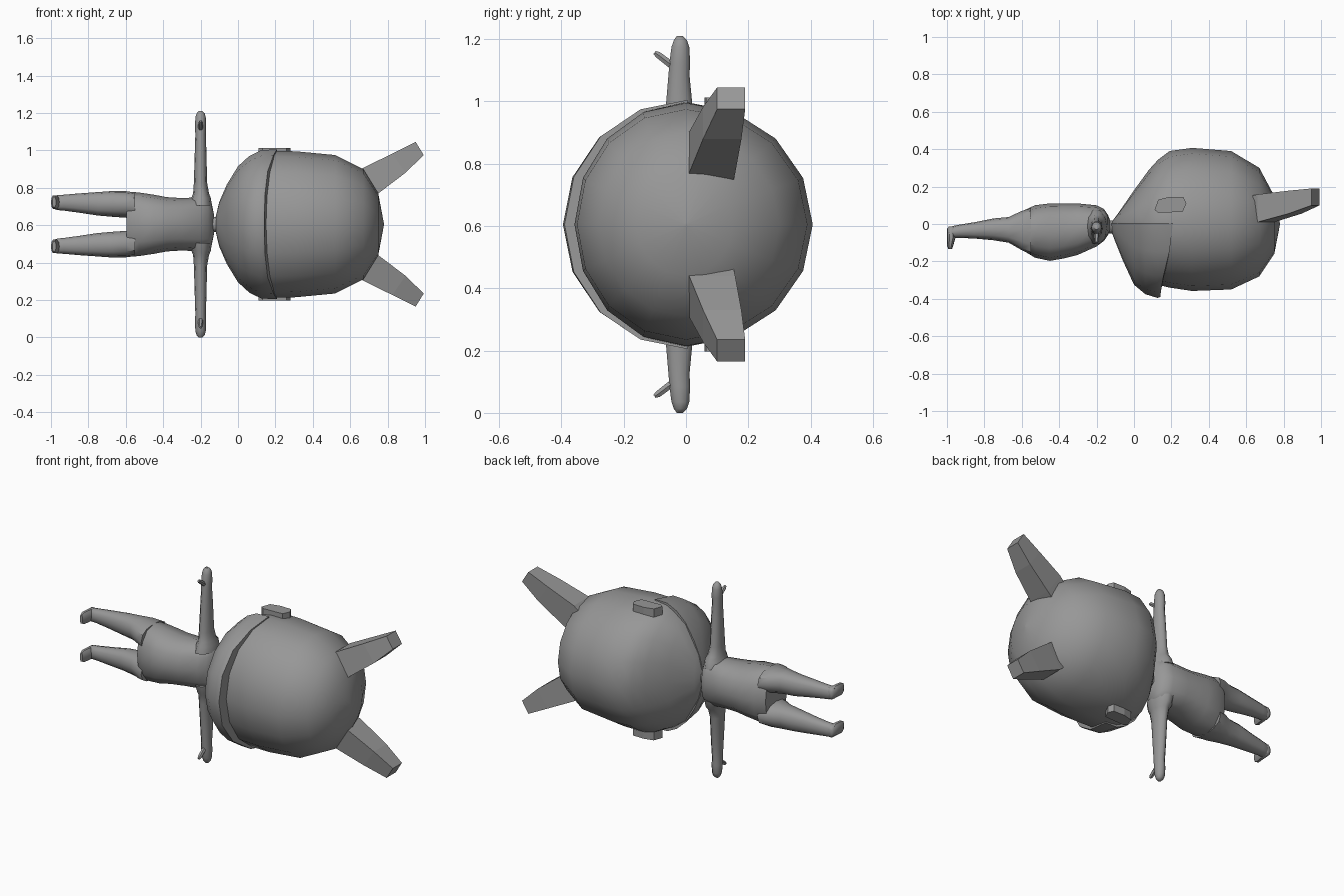
import bpy, bmesh, math

if "Cube" in bpy.data.objects:
    bpy.data.objects.remove(bpy.data.objects["Cube"])

MID = 0.605  # height of the figure's symmetry plane
grey = bpy.data.materials.new("grey")
grey.diffuse_color = (0.31, 0.31, 0.31, 1)
grey.use_nodes = True
grey.node_tree.nodes["Principled BSDF"].inputs["Base Color"].default_value = grey.diffuse_color


def loft(name, rings, angle=40):
    """Skin closed rings of points (x, y, offset from symmetry plane)."""
    bm = bmesh.new()
    rows = [[bm.verts.new((x, y, MID + h)) for x, y, h in r] for r in rings]
    n = len(rows[0])
    for a, b in zip(rows, rows[1:]):
        for i in range(n):
            j = (i + 1) % n
            bm.faces.new((a[i], a[j], b[j], b[i]))
    bm.faces.new(rows[0])
    bm.faces.new(rows[-1])
    bmesh.ops.recalc_face_normals(bm, faces=bm.faces)
    me = bpy.data.meshes.new(name)
    bm.to_mesh(me)
    bm.free()
    me.materials.append(grey)
    for p in me.polygons:
        p.use_smooth = angle > 0
    if angle:
        me.set_sharp_from_angle(angle=math.radians(angle))
    ob = bpy.data.objects.new(name, me)
    bpy.context.collection.objects.link(ob)
    return ob


def spow(v, p):
    return math.copysign(abs(v) ** p, v)


def section_x(x, y0, y1, h0, h1, n=12, p=0.85):
    """Rounded section across the body axis."""
    out = []
    for i in range(n):
        a = math.tau * i / n
        out.append((x, (y0 + y1) / 2 + (y1 - y0) / 2 * spow(math.cos(a), p),
                    (h0 + h1) / 2 + (h1 - h0) / 2 * spow(math.sin(a), p)))
    return out


# Head: rings of (x, front radius, back radius, side radius)
head = [(-.12, .01, .01, .015), (-.09, .06, .05, .14), (0, .2, .18, .3),
        (.08, .29, .29, .36), (.13, .325, .345, .385), (.19, .34, .39, .393),
        (.31, .358, .407, .39), (.52, .35, .39, .37), (.67, .28, .3, .295),
        (.75, .16, .15, .165), (.78, .005, .005, .005)]
rings = []
for x, f, b, s in head:
    ring = []
    for i in range(16):
        a = math.tau * i / 16
        c = math.cos(a)
        ring.append((x, c * (b if c > 0 else f), s * math.sin(a)))
    rings.append(ring)
loft("head", rings)

# Jaw: raised half shell over the lower front, with a swept upper rim
jaw = [(-.123, .04, .025), (-.1, .1, .12), (-.06, .2, .212), (0, .33, .31),
       (.06, .38, .365), (.125, .4, .397), (None, .395, .4)]
rings = []
for x, f, s in jaw:
    ring = []
    for i in range(9):
        a = math.pi * i / 8
        rim = .142 + .066 * math.cos(a) ** 4
        ring.append((rim if x is None else x, .005 - f * math.sin(a), s * math.cos(a)))
    rings.append(ring)
loft("jaw", rings)

# Neck and torso: (x, front y, back y, half width)
loft("neck", [section_x(x, -.05, .02, -.04, .04) for x in (-.16, -.09)])
torso = [(-.128, -.035, .02, .05), (-.14, -.06, .05, .11), (-.16, -.09, .08, .14),
         (-.2, -.12, .1, .145), (-.3, -.165, .11, .14), (-.38, -.185, .11, .145),
         (-.45, -.197, .11, .158), (-.53, -.18, .1, .17), (-.595, -.14, .07, .175)]
loft("torso", [section_x(x, a, b, -w, w) for x, a, b, w in torso])

# Limbs and paired head parts, built once per side
leg_rows = [(-.55, -.165, .085, .03, .17), (-.6, -.14, .07, .035, .177),
            (-.67, -.1, .037, .04, .178), (-.75, -.087, .03, .047, .172),
            (-.85, -.078, .01, .062, .165), (-.93, -.074, -.003, .073, .158),
            (-.965, -.075, -.01, .076, .156), (-.99, -.065, -.022, .085, .15)]
foot_rows = [(-.014, -.99, -.96, .022), (-.025, -1, -.95, .036), (-.075, -1, -.955, .038),
             (-.115, -1, -.966, .038), (-.134, -.993, -.973, .028)]
arm_rows = [(.1, -.26, -.14, -.11, .08), (.14, -.25, -.145, -.1, .07),
            (.165, -.24, -.155, -.088, .05), (.22, -.236, -.165, -.08, .035),
            (.39, -.231, -.169, -.066, .022), (.48, -.228, -.172, -.058, .013),
            (.52, -.23, -.171, -.055, .015), (.57, -.228, -.172, -.048, .012),
            (.592, -.222, -.178, -.04, .004), (.605, -.21, -.19, -.03, -.01)]
ear_outline = [(.11, .075), (.13, .13), (.19, .145), (.265, .143), (.28, .11), (.26, .065), (.13, .06)]
# Horn stations: outer (x, h), inner (x, h), front y, back y
horn_rows = [((.62, .26), (.70, .13), .0, .15), ((.66, .297), (.75, .165), .01, .158),
             ((.825, .378), (.895, .275), .055, .178), ((.95, .44), (.993, .37), .1, .19)]

for side, s in (("left", 1), ("right", -1)):
    def flip(rows, s=s):
        return [[(x, y, h * s) for x, y, h in r] for r in rows]

    loft(side + "_leg", flip([section_x(*r) for r in leg_rows]))

    foot = []
    for y, x0, x1, w in foot_rows:
        foot.append([((x0 + x1) / 2 + (x1 - x0) / 2 * spow(math.cos(a), .8), y,
                      .118 + w * math.sin(a)) for a in (math.tau * i / 10 for i in range(10))])
    loft(side + "_foot", flip(foot), 50)

    arm = []
    for h, x0, x1, y0, y1 in arm_rows:
        arm.append([((x0 + x1) / 2 + (x1 - x0) / 2 * math.cos(a),
                     (y0 + y1) / 2 + (y1 - y0) / 2 * math.sin(a), h)
                    for a in (math.tau * i / 10 for i in range(10))])
    loft(side + "_arm", flip(arm), 50)

    # Thumb
    thumb = []
    for y, h, r in ((-.03, .5, .014), (-.06, .522, .013), (-.09, .545, .012), (-.101, .552, .007)):
        thumb.append([(-.2 + r * math.cos(a), y + .6 * r * math.sin(a), h + .8 * r * math.sin(a))
                      for a in (math.tau * i / 6 for i in range(6))])
    loft(side + "_thumb", flip(thumb))

    # Ear plate
    loft(side + "_ear", flip([[(x, y, h) for x, y in ear_outline] for h in (.34, .408)]), 0)

    # Horn
    horn = [[(o[0], f, o[1]), (o[0], b, o[1]), (i[0], b, i[1]), (i[0], f, i[1])]
            for o, i, f, b in horn_rows]
    loft(side + "_horn", flip(horn), 0)
